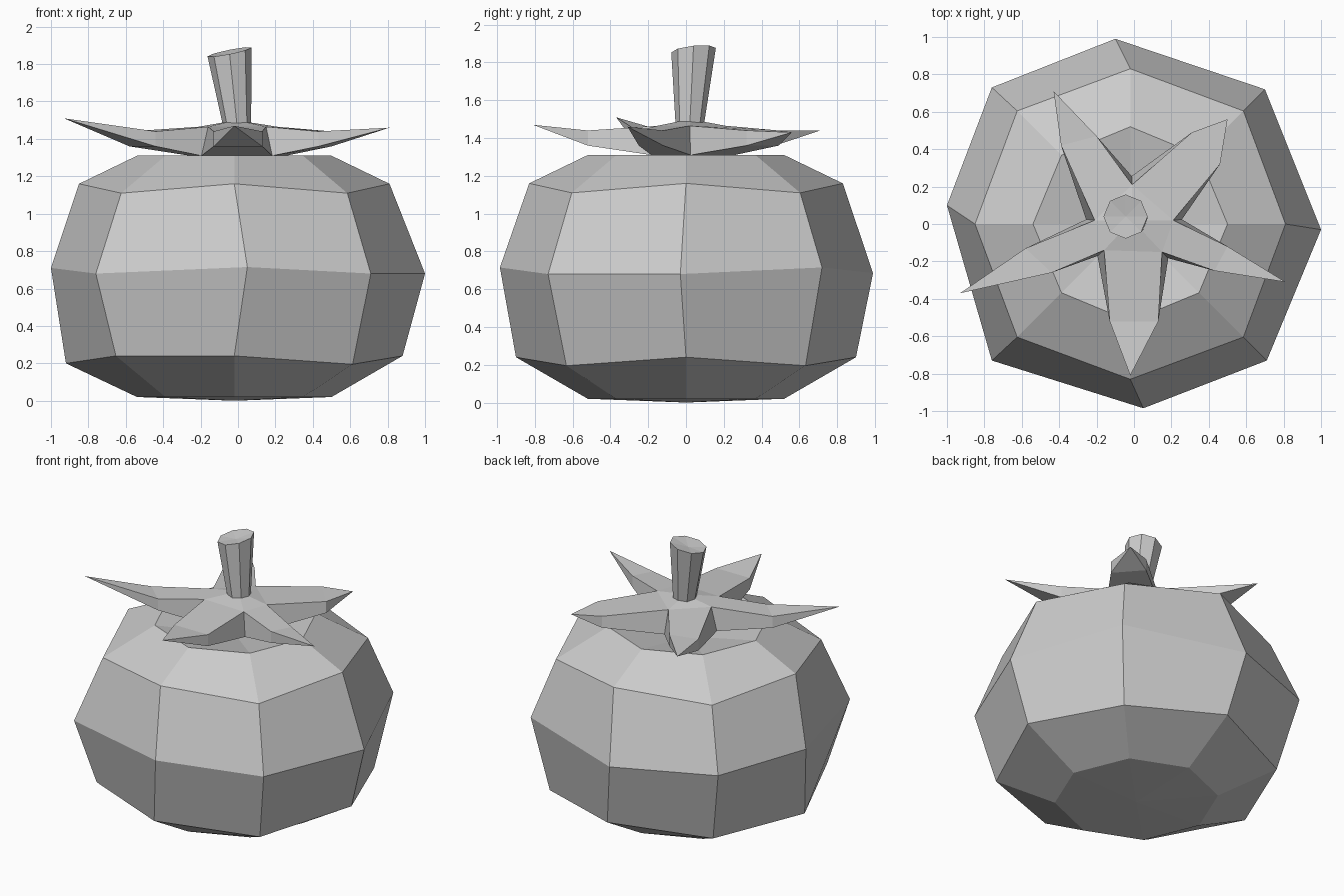
import bpy, bmesh
from math import sin, cos, pi, radians
from mathutils import Vector

if "Cube" in bpy.data.objects:
    bpy.data.objects.remove(bpy.data.objects["Cube"])

grey = bpy.data.materials.new("plain grey")
grey.use_nodes = True
colour = (0.6, 0.6, 0.6, 1)
grey.diffuse_color = colour
grey.node_tree.nodes["Principled BSDF"].inputs["Base Color"].default_value = colour


def finish(bm, name):
    bmesh.ops.recalc_face_normals(bm, faces=bm.faces)
    mesh = bpy.data.meshes.new(name)
    bm.to_mesh(mesh)
    bm.free()
    mesh.materials.append(grey)
    obj = bpy.data.objects.new(name, mesh)
    bpy.context.collection.objects.link(obj)
    return obj


def loft(name, rings, bottom, top):
    """Skin a stack of rings and close both ends with fans."""
    bm = bmesh.new()
    loops = [[bm.verts.new(p) for p in ring] for ring in rings]
    n = len(loops[0])
    for low, high in zip(loops, loops[1:]):
        for i in range(n):
            j = (i + 1) % n
            bm.faces.new((low[i], low[j], high[j], high[i]))
    for loop, tip in ((loops[0], bottom), (loops[-1], top)):
        centre = bm.verts.new(tip)
        for i in range(n):
            bm.faces.new((loop[i], loop[(i + 1) % n], centre))
    return finish(bm, name)


def octagon(cx, cy, z, r, r_diag=None, z_diag=None):
    """Eight points; every second one may differ in radius and height."""
    pts = []
    for i in range(8):
        odd = i % 2
        rad = r_diag if odd and r_diag else r
        h = z_diag if odd and z_diag else z
        pts.append(Vector((cx + rad * cos(i * pi / 4), cy + rad * sin(i * pi / 4), h)))
    return pts


# Fruit body: uneven eight-sided rings
widest = [(1.0, -.03, .68), (.70, .72, .715), (-.10, .99, .685), (-.76, .73, .70),
          (-1.0, .10, .71), (-.76, -.73, .68), (.05, -.985, .715), (.71, -.73, .68)]
lower = octagon(-.02, 0, .24, .90, .895, .195)
lower[4].z, lower[5].z = .20, .24
loft("fruit_body",
     [octagon(-.02, 0, .02, .52), lower, widest,
      octagon(-.02, 0, 1.16, .83, .855, 1.11), octagon(-.02, 0, 1.31, .52)],
     (-.02, 0, 0), (-.02, 0, 1.2))

# Leafy crown: five pointed leaves, listed as right side, tip, left side
leaves = [((.43, -.25), (.81, -.31, 1.46), (.50, -.12)),
          ((.46, .32), (.50, .56, 1.43), (.31, .49)),
          ((-.20, .47), (-.43, .71, 1.44), (-.39, .42)),
          ((-.58, -.13), (-.93, -.37, 1.51), (-.44, -.26)),
          ((-.13, -.52), (-.02, -.81, 1.47), (.13, -.52))]
# Notch i lies on the right side of leaf i
notches = [(.15, -.15), (.21, .02), (-.01, .21), (-.21, .02), (-.16, -.14)]

bm = bmesh.new()
crown_top = bm.verts.new((-.01, .02, 1.50))
crown_base = bm.verts.new((0, 0, 1.31))
upper = [bm.verts.new((x, y, 1.465)) for x, y in notches]
under = [bm.verts.new((x * 1.22, y * 1.22, 1.31)) for x, y in notches]
for i, (right, tip, left) in enumerate(leaves):
    j = (i + 1) % 5
    point = bm.verts.new(tip)
    r_up, l_up = (bm.verts.new((*p, 1.44)) for p in (right, left))
    r_low, l_low = (bm.verts.new((*p, 1.36)) for p in (right, left))
    for loop in ((crown_top, upper[i], upper[j]), (upper[i], r_up, l_up, upper[j]),
                 (r_up, point, l_up), (crown_base, under[j], under[i]),
                 (under[i], under[j], l_low, r_low), (r_low, l_low, point),
                 (upper[i], under[i], r_low, r_up), (r_up, r_low, point),
                 (upper[j], l_up, l_low, under[j]), (l_up, point, l_low)):
        bm.faces.new(loop)
finish(bm, "leaf_crown")

# Stem: leaning, flared, with a slanted and slightly hollow top
top_ring = octagon(-.045, .04, 1.865, .118)
for p in top_ring:
    p.z += .2 * (p.x + .045) + .1 * (p.y - .04)
loft("stem", [octagon(-.005, .02, 1.47, .075), top_ring], (0, .02, 1.46), (-.045, .04, 1.85))
